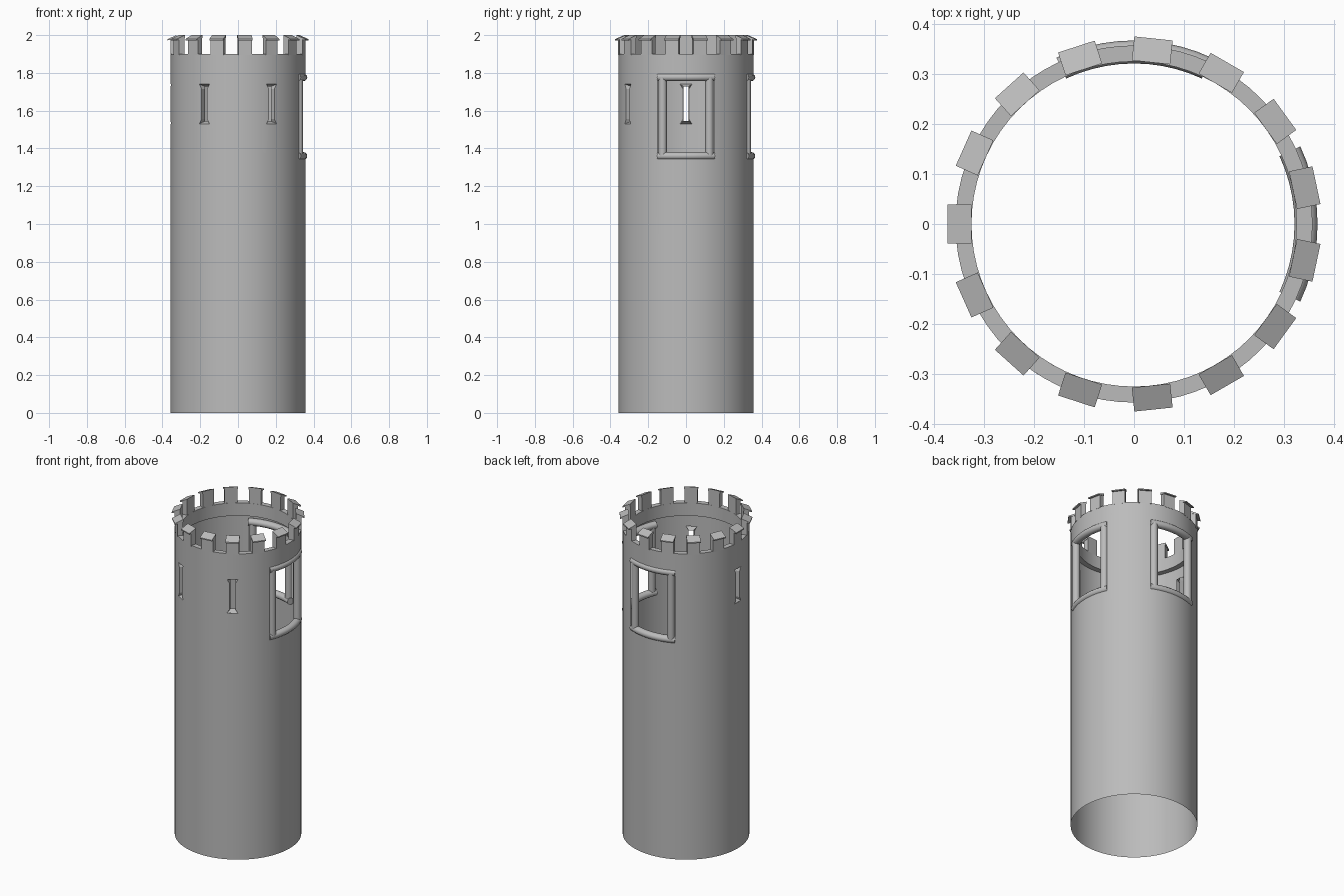
import bpy, bmesh
from math import radians, sin, cos, pi

if "Cube" in bpy.data.objects:
    bpy.data.objects.remove(bpy.data.objects["Cube"])

stone = bpy.data.materials.new("grey stone")
stone.use_nodes = True
COLOUR = (0.5, 0.5, 0.5, 1)
stone.diffuse_color = COLOUR
stone.node_tree.nodes["Principled BSDF"].inputs["Base Color"].default_value = COLOUR

R_OUT, R_IN = 0.357, 0.325
STEP = 5
WINDOWS = (0, 90)
SLITS = (180, 240, 300)
SLIT_LOW, SLIT_HIGH = 1.53, 1.74
WIN_LOW, WIN_HIGH = 1.36, 1.775


def polar(r, deg, z):
    return (r * cos(radians(deg)), r * sin(radians(deg)), z)


def finish(name, bm, angle=35, fix=True):
    bmesh.ops.remove_doubles(bm, verts=bm.verts, dist=1e-5)
    if fix:
        bmesh.ops.recalc_face_normals(bm, faces=bm.faces)
    mesh = bpy.data.meshes.new(name)
    bm.to_mesh(mesh)
    bm.free()
    mesh.materials.append(stone)
    ob = bpy.data.objects.new(name, mesh)
    bpy.context.collection.objects.link(ob)
    bpy.ops.object.select_all(action='DESELECT')
    ob.select_set(True)
    bpy.context.view_layer.objects.active = ob
    bpy.ops.object.shade_smooth_by_angle(angle=radians(angle))
    return ob


def face(bm, points):
    return bm.faces.new([bm.verts.new(p) for p in points])


def sweep(bm, profile, start, end, caps=True):
    """Sweep a closed (radius, z) profile round the tower axis."""
    n = len(profile)
    rings = [[bm.verts.new(polar(r, a, z)) for r, z in profile]
             for a in range(start, end + 1, STEP)]
    for a, b in zip(rings, rings[1:]):
        for i in range(n):
            j = (i + 1) % n
            bm.faces.new((a[i], b[i], b[j], a[j]))
    if caps:
        bm.faces.new(rings[0])
        bm.faces.new(rings[-1])


def offset(a, centre):
    return (a - centre + 180) % 360 - 180


# Thin outer wall with openings left for windows and slits
bm = bmesh.new()
levels = [0, WIN_LOW, SLIT_LOW, SLIT_HIGH, WIN_HIGH, 1.9]
for a in range(0, 360, STEP):
    mid = a + STEP / 2
    in_window = any(abs(offset(mid, c)) < 25 for c in WINDOWS)
    in_slit = any(abs(offset(mid, c)) < STEP for c in SLITS)
    for lo, hi in zip(levels, levels[1:]):
        if in_window and WIN_LOW <= lo < WIN_HIGH:
            continue
        if in_slit and lo == SLIT_LOW:
            continue
        face(bm, [polar(R_OUT, a, lo), polar(R_OUT, a + STEP, lo),
                  polar(R_OUT, a + STEP, hi), polar(R_OUT, a, hi)])
# Side cheeks that narrow each slit, leaving flared ends
for c in SLITS:
    for s in (-1, 1):
        pts = [polar(R_OUT, c + s * 5, SLIT_LOW), polar(R_OUT, c + s * 5, SLIT_HIGH),
               polar(R_OUT, c + s * 2.6, SLIT_HIGH - 0.025),
               polar(R_OUT, c + s * 2.6, SLIT_LOW + 0.025)]
        face(bm, pts if s < 0 else pts[::-1]).normal_flip()
finish("tower_wall", bm)

# Splayed reveals inside the arrow slits
bm = bmesh.new()
for c in SLITS:
    half = [(5, SLIT_LOW), (2.6, SLIT_LOW + 0.025),
            (2.6, SLIT_HIGH - 0.025), (5, SLIT_HIGH)]
    outline = half + [(-a, z) for a, z in reversed(half)]
    outer = [polar(R_OUT, c + a, z) for a, z in outline]
    inner = [polar(R_IN, c + (2.3 if a > 0 else -2.3),
                   min(max(z, SLIT_LOW + 0.015), SLIT_HIGH - 0.012))
             for a, z in outline]
    for i in range(len(outer)):
        j = (i + 1) % len(outer)
        face(bm, [outer[i], inner[i], inner[j], outer[j]])
finish("slit_reveals", bm, 20)

# Thick parapet band at the top of the wall
bm = bmesh.new()
sweep(bm, [(R_OUT, 1.82), (R_OUT, 1.9), (R_IN, 1.9), (R_IN, 1.82)], 0, 360, caps=False)
finish("parapet_band", bm)


def radial_block(bm, deg, width, profile):
    """Extrude a closed (radius, z) profile sideways, facing outward."""
    c, s = cos(radians(deg)), sin(radians(deg))
    ends = [[bm.verts.new((r * c - t * s, r * s + t * c, z)) for r, z in profile]
            for t in (-width / 2, width / 2)]
    n = len(profile)
    for i in range(n):
        j = (i + 1) % n
        bm.faces.new((ends[0][i], ends[0][j], ends[1][j], ends[1][i]))
    bm.faces.new(ends[0])
    bm.faces.new(ends[1])


# Merlons and their sloping cap stones
bodies, caps = bmesh.new(), bmesh.new()
for k in range(15):
    deg = 180 + 24 * k
    radial_block(bodies, deg, 0.072, [(R_IN, 1.895), (R_OUT, 1.895),
                                      (R_OUT, 1.98), (R_IN, 1.99)])
    radial_block(caps, deg, 0.077, [(R_IN, 1.985), (0.373, 1.972),
                                    (0.373, 1.979), (R_IN, 2.0)])
finish("merlons", bodies, 20)
finish("merlon_caps", caps, 5)

# Curved, rounded sills and lintels
for name, z in (("window_sills", 1.36), ("window_lintels", 1.777)):
    bm = bmesh.new()
    ring = [(0.344 + 0.023 * cos(2 * pi * i / 12), z + 0.021 * sin(2 * pi * i / 12))
            for i in range(12)]
    for c in WINDOWS:
        sweep(bm, ring, c - 25, c + 25)
    finish(name, bm, 40)

# Round pillars at the window sides
bm = bmesh.new()
for c in WINDOWS:
    for s in (-1, 1):
        made = bmesh.ops.create_cone(bm, cap_ends=True, segments=16, radius1=0.022,
                                     radius2=0.022, depth=WIN_HIGH - WIN_LOW)
        bmesh.ops.translate(bm, verts=made["verts"],
                            vec=polar(0.345, c + s * 21, (WIN_LOW + WIN_HIGH) / 2))
finish("window_pillars", bm, 40)
